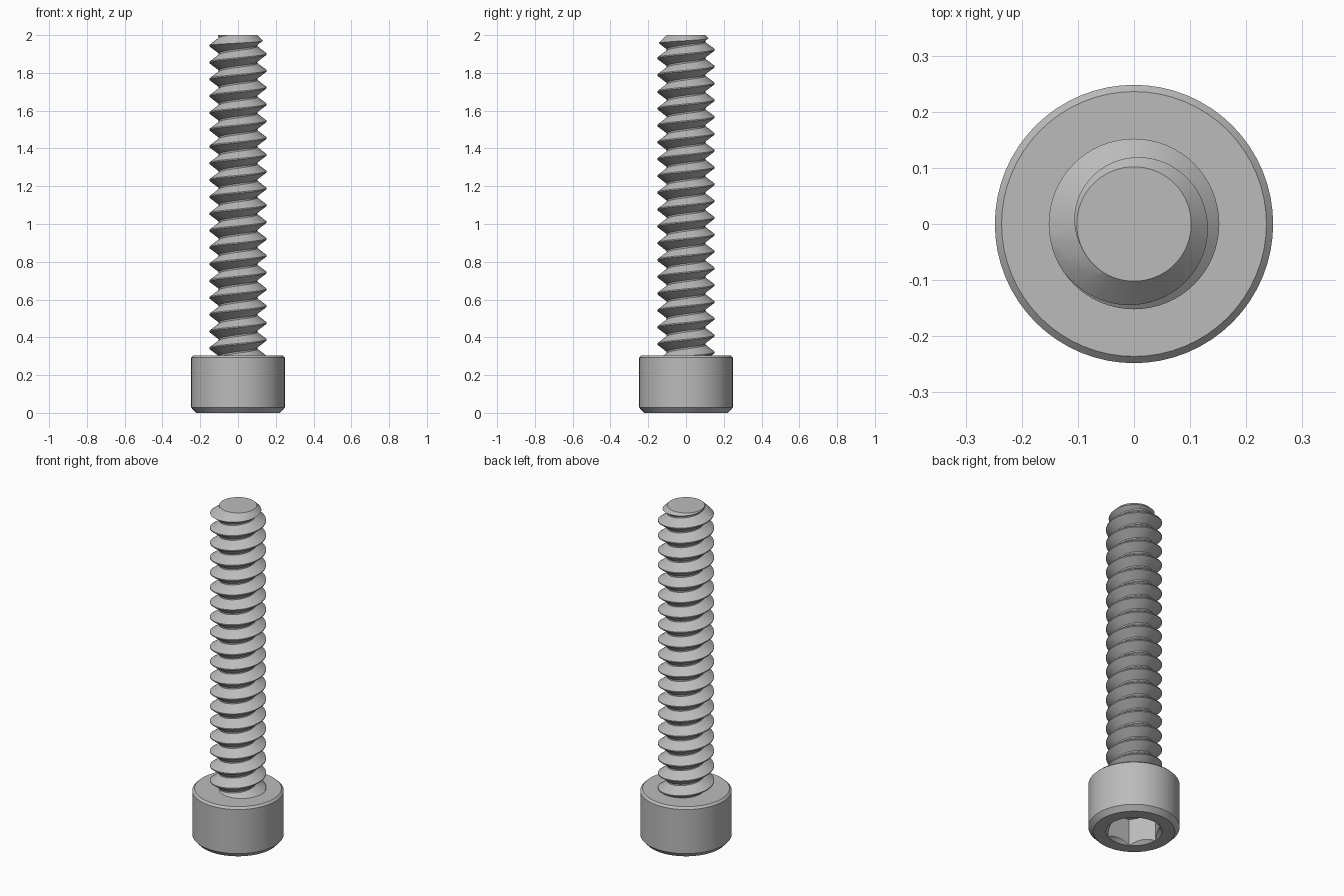
import bpy, bmesh
from math import cos, sin, tau, radians

if "Cube" in bpy.data.objects:
    bpy.data.objects.remove(bpy.data.objects["Cube"])

HEAD_R, HEAD_H = 0.248, 0.304
CREST, ROOT, PITCH = 0.152, 0.102, 0.089
TOP, CREST_Z, SEGMENTS = 2.0, 1.90, 64

steel = bpy.data.materials.new("steel grey")
steel.use_nodes = True
colour = (0.5, 0.5, 0.5, 1)
steel.diffuse_color = colour
steel.node_tree.nodes["Principled BSDF"].inputs["Base Color"].default_value = colour


def make_object(name, bm):
    bmesh.ops.recalc_face_normals(bm, faces=bm.faces)
    mesh = bpy.data.meshes.new(name)
    bm.to_mesh(mesh)
    bm.free()
    mesh.materials.append(steel)
    obj = bpy.data.objects.new(name, mesh)
    bpy.context.collection.objects.link(obj)
    return obj


def turned(name, profile, sides=SEGMENTS):
    """Closed solid of revolution from (radius, height) points."""
    bm = bmesh.new()
    rings = [[bm.verts.new((r * cos(tau * i / sides), r * sin(tau * i / sides), z))
              for i in range(sides)] for r, z in profile]
    for low, high in zip(rings, rings[1:]):
        for i in range(sides):
            j = (i + 1) % sides
            bm.faces.new((low[i], low[j], high[j], high[i]))
    bm.faces.new(rings[0][::-1])
    bm.faces.new(rings[-1])
    return make_object(name, bm)


def activate(obj):
    bpy.ops.object.select_all(action="DESELECT")
    obj.select_set(True)
    bpy.context.view_layer.objects.active = obj


def boolean(obj, tool, operation):
    tool.hide_render = True
    activate(obj)
    mod = obj.modifiers.new("cut", "BOOLEAN")
    mod.object, mod.operation, mod.solver = tool, operation, "EXACT"
    bpy.ops.object.modifier_apply(modifier=mod.name)
    bpy.data.objects.remove(tool)


def threaded_rod(name, bottom, top):
    """Right-handed helical surface, trimmed flat and capped at both ends."""
    crest_half, root_half = 0.003, 0.004
    section = [(CREST, -crest_half), (CREST, crest_half),
               (ROOT, PITCH / 2 - root_half), (ROOT, PITCH / 2 + root_half),
               (CREST, PITCH - crest_half)]
    first = -int((CREST_Z - bottom) / PITCH + 3) * SEGMENTS
    last = int((top - CREST_Z) / PITCH + 3) * SEGMENTS
    bm = bmesh.new()
    rows = []
    for s in range(first, last + 1):
        a = tau * s / SEGMENTS
        rise = CREST_Z + PITCH * s / SEGMENTS
        rows.append([bm.verts.new((r * cos(a), r * sin(a), rise + dz)) for r, dz in section])
    for p, q in zip(rows, rows[1:]):
        for k in range(len(section) - 1):
            bm.faces.new((p[k], q[k], q[k + 1], p[k + 1]))
    bmesh.ops.remove_doubles(bm, verts=bm.verts, dist=0.0002)
    for z, normal in ((bottom, (0, 0, -1)), (top, (0, 0, 1))):
        bmesh.ops.bisect_plane(bm, geom=bm.verts[:] + bm.edges[:] + bm.faces[:],
                               plane_co=(0, 0, z), plane_no=normal, clear_outer=True)
    bmesh.ops.holes_fill(bm, edges=[e for e in bm.edges if e.is_boundary], sides=0)
    return make_object(name, bm)


# Head with chamfered rims
head = turned("screw_head", [(0.222, 0), (HEAD_R, 0.028), (HEAD_R, HEAD_H - 0.012),
                             (HEAD_R - 0.012, HEAD_H)])

# Hexagonal socket with a conical lead-in
boolean(head, turned("socket_cutter", [(0.152, -0.05), (0.152, 0.16)], 6), "DIFFERENCE")
boolean(head, turned("lead_in_cutter", [(0.162, -0.01), (0.102, 0.05)]), "DIFFERENCE")

# Threaded shaft, its tip bevelled by a conical envelope
shaft = threaded_rod("threaded_shaft", 0.22, TOP + 0.02)
boolean(shaft, turned("tip_envelope", [(0.2, 0.2), (0.2, TOP - 0.098), (ROOT, TOP)]),
        "INTERSECT")

for part in (head, shaft):
    activate(part)
    bpy.ops.object.shade_smooth_by_angle(angle=radians(30))
